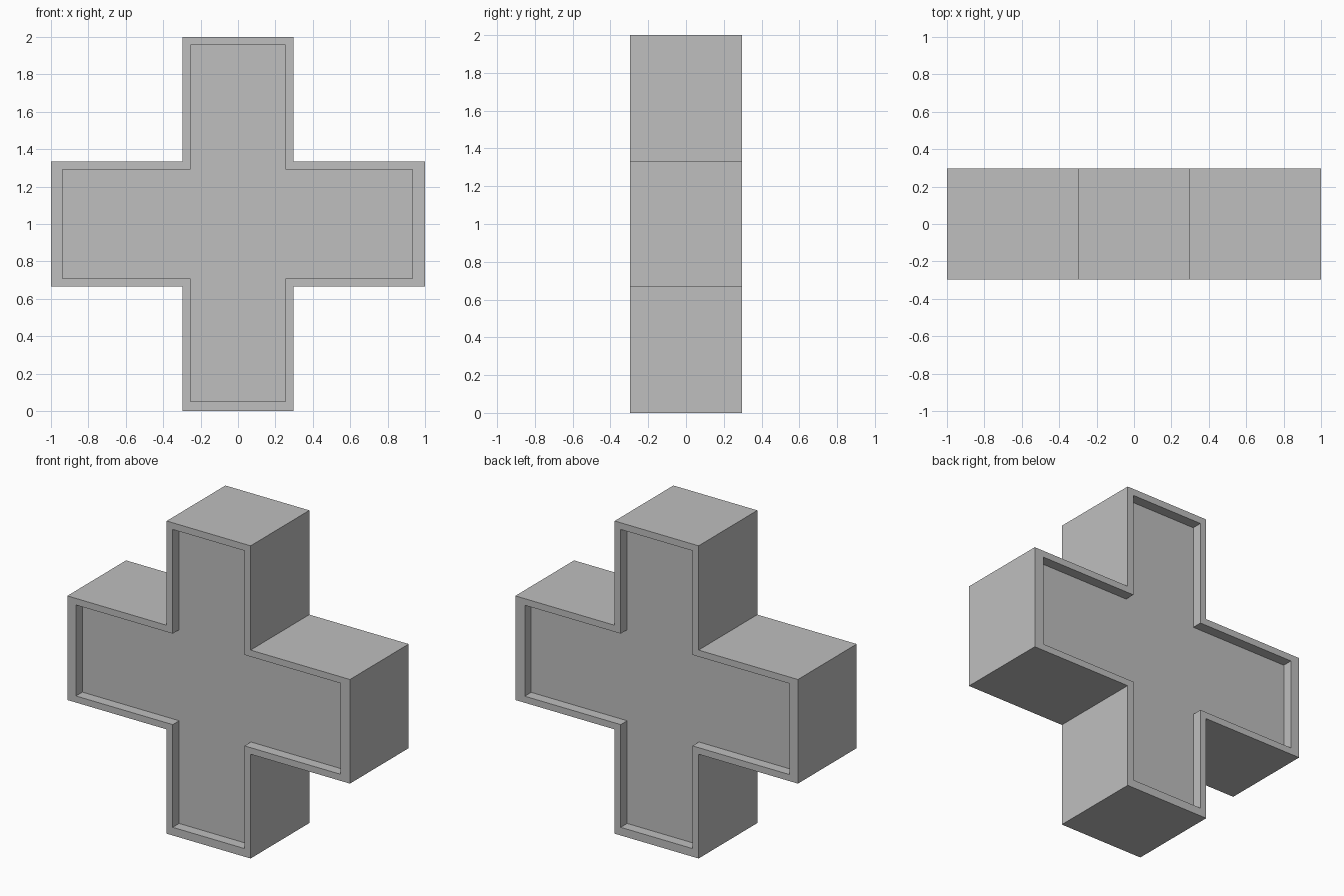
import bpy
import bmesh

cube = bpy.data.objects.get("Cube")
if cube:
    bpy.data.objects.remove(cube, do_unlink=True)

HALF_DEPTH = 0.297
RECESS = 0.065
MID = 1.0

grey = bpy.data.materials.new("plain_grey")
grey.use_nodes = True
colour = (0.52, 0.52, 0.52, 1)
grey.diffuse_color = colour
grey.node_tree.nodes["Principled BSDF"].inputs["Base Color"].default_value = colour


def cross_loop(bm, y, x0, x1, z0, z1, post, arm):
    """Twelve-point plus outline: post and arm are half widths."""
    points = [(-post, z0), (post, z0), (post, MID - arm), (x1, MID - arm),
              (x1, MID + arm), (post, MID + arm), (post, z1), (-post, z1),
              (-post, MID + arm), (x0, MID + arm), (x0, MID - arm), (-post, MID - arm)]
    return [bm.verts.new((x, y, z)) for x, z in points]


def bridge(bm, a, b):
    for i in range(len(a)):
        j = (i + 1) % len(a)
        bm.faces.new((a[i], a[j], b[j], b[i]))


bm = bmesh.new()
outer = (-1, 1, 0, 2, 0.297, 0.333)
inner = (-0.939, 0.933, 0.052, 1.957, 0.254, 0.291)

# Loops run from the front panel, round the outside, to the back panel
loops = [cross_loop(bm, -HALF_DEPTH + RECESS, *inner),
         cross_loop(bm, -HALF_DEPTH, *inner),
         cross_loop(bm, -HALF_DEPTH, *outer),
         cross_loop(bm, HALF_DEPTH, *outer),
         cross_loop(bm, HALF_DEPTH, *inner),
         cross_loop(bm, HALF_DEPTH - RECESS, *inner)]
for a, b in zip(loops, loops[1:]):
    bridge(bm, a, b)

# Recessed panels on both sides
bm.faces.new(loops[0])
bm.faces.new(loops[-1])
bmesh.ops.recalc_face_normals(bm, faces=bm.faces)

mesh = bpy.data.meshes.new("cross_body")
bm.to_mesh(mesh)
bm.free()
mesh.materials.append(grey)
body = bpy.data.objects.new("cross_body", mesh)
bpy.context.collection.objects.link(body)
